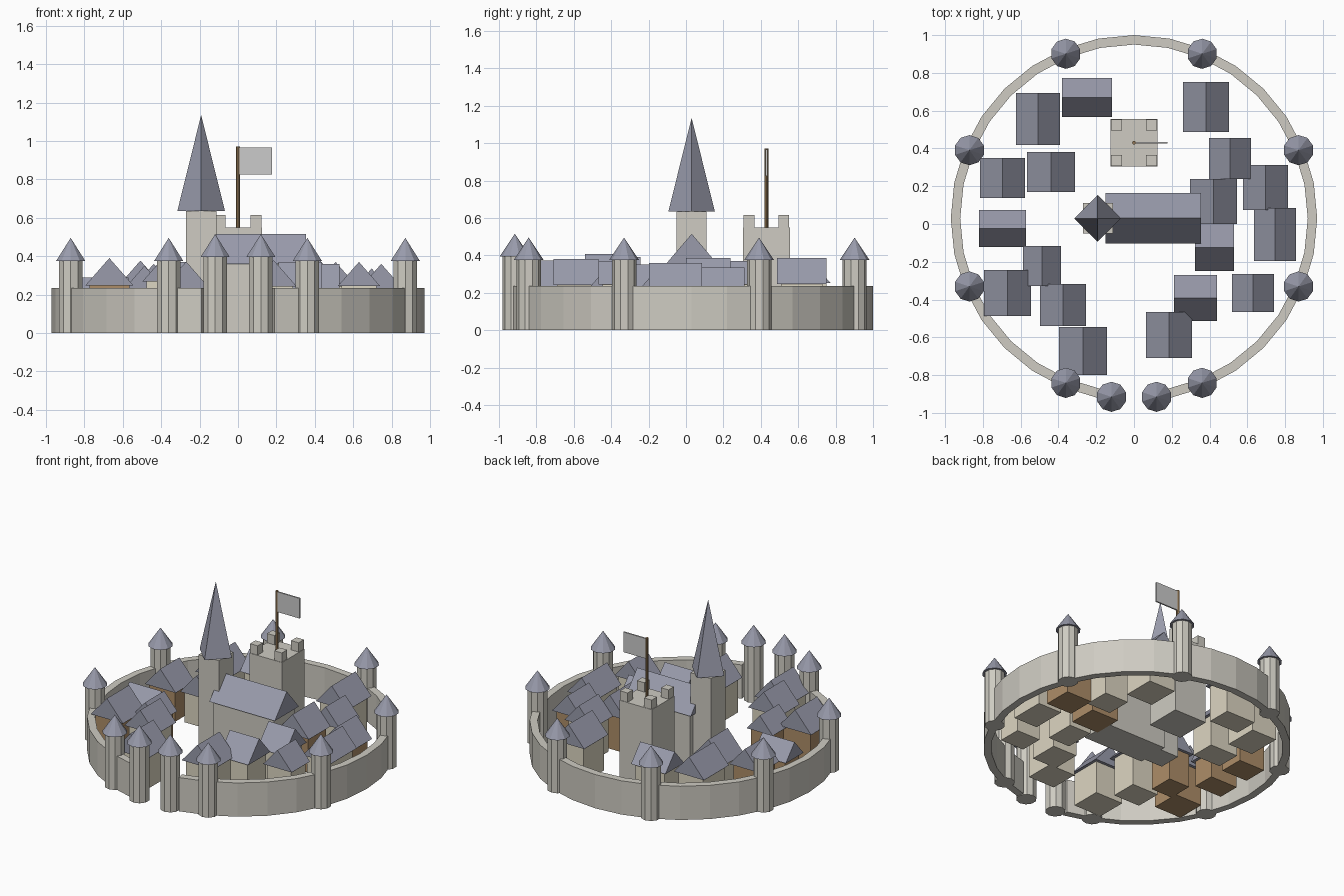
import bpy, bmesh
from math import sin, cos, pi, radians

if "Cube" in bpy.data.objects:
    bpy.data.objects.remove(bpy.data.objects["Cube"])


def material(name, r, g, b):
    m = bpy.data.materials.new(name)
    m.diffuse_color = (r, g, b, 1)
    m.use_nodes = True
    m.node_tree.nodes["Principled BSDF"].inputs["Base Color"].default_value = m.diffuse_color
    return m


STONE = material("stone", 0.62, 0.60, 0.54)
SLATE = material("slate", 0.32, 0.33, 0.41)
CREAM = material("plaster", 0.72, 0.67, 0.54)
BROWN = material("timber", 0.42, 0.27, 0.14)
CLOTH = material("cloth", 0.55, 0.55, 0.55)
WOOD = material("pole_wood", 0.30, 0.19, 0.09)


def mesh_object(name, verts, faces, mat):
    me = bpy.data.meshes.new(name)
    me.from_pydata(verts, [], faces)
    bm = bmesh.new()
    bm.from_mesh(me)
    bmesh.ops.recalc_face_normals(bm, faces=bm.faces)
    bm.to_mesh(me)
    bm.free()
    me.materials.append(mat)
    ob = bpy.data.objects.new(name, me)
    bpy.context.collection.objects.link(ob)
    return ob


def box(name, x0, x1, y0, y1, z0, z1, mat):
    v = [(x, y, z) for x in (x0, x1) for y in (y0, y1) for z in (z0, z1)]
    f = [(0, 1, 3, 2), (4, 6, 7, 5), (0, 4, 5, 1), (2, 3, 7, 6), (0, 2, 6, 4), (1, 5, 7, 3)]
    return mesh_object(name, v, f, mat)


def cone(name, x, y, r0, r1, z0, z1, sides, mat):
    bm = bmesh.new()
    bmesh.ops.create_cone(bm, cap_ends=True, segments=sides, radius1=r0, radius2=r1, depth=z1 - z0)
    bmesh.ops.remove_doubles(bm, verts=bm.verts, dist=1e-5)
    bmesh.ops.translate(bm, verts=bm.verts, vec=(x, y, (z0 + z1) / 2))
    me = bpy.data.meshes.new(name)
    bm.to_mesh(me)
    bm.free()
    me.materials.append(mat)
    ob = bpy.data.objects.new(name, me)
    bpy.context.collection.objects.link(ob)
    return ob


def gable_roof(name, x0, x1, y0, y1, eave, ridge, axis):
    # triangular prism with its ridge along the given axis
    if axis == "x":
        m = (y0 + y1) / 2
        v = [p for x in (x0, x1) for p in ((x, y0, eave), (x, y1, eave), (x, m, ridge))]
    else:
        m = (x0 + x1) / 2
        v = [p for y in (y0, y1) for p in ((x0, y, eave), (x1, y, eave), (m, y, ridge))]
    return mesh_object(name, v, [(0, 1, 2), (3, 5, 4), (0, 3, 4, 1), (1, 4, 5, 2), (2, 5, 3, 0)], SLATE)


def building(name, x0, x1, y0, y1, eave, ridge, axis, mat, over=0.02):
    box(name + "_walls", x0 + over, x1 - over, y0 + over, y1 - over, 0, eave, mat)
    gable_roof(name + "_roof", x0, x1, y0, y1, eave, ridge, axis)


CY = 0.03  # centre of the ring in y

# ring wall, open at the front gate
verts, faces = [], []
for i in range(31):
    a = -pi / 2 + (i + 1) * 2 * pi / 32
    for r, z in ((0.92, 0), (0.97, 0), (0.97, 0.235), (0.92, 0.235)):
        verts.append((r * cos(a), CY + r * sin(a), z))
for i in range(30):
    for k in range(4):
        n = (k + 1) % 4
        faces.append((4 * i + k, 4 * i + n, 4 * i + 4 + n, 4 * i + 4 + k))
faces += [(0, 1, 2, 3), (120, 123, 122, 121)]
mesh_object("ring_wall", verts, faces, STONE)


# wall towers and taller gate towers
def tower(name, x, y, top):
    cone(name + "_shaft", x, y, 0.065, 0.065, 0, top, 10, STONE)
    cone(name + "_cap", x, y, 0.08, 0, top, top + 0.12, 10, SLATE)


for i in range(8):
    a = radians(22.5 + 45 * i)
    tower("wall_tower", 0.943 * cos(a), CY + 0.943 * sin(a), 0.375)
for s in (-1, 1):
    tower("gate_tower", s * 0.119, -0.915, 0.395)

# keep with corner merlons, pole and flag
KY = 0.43
box("keep", -0.125, 0.125, KY - 0.125, KY + 0.125, 0, 0.55, STONE)
for sx in (-1, 1):
    for sy in (-1, 1):
        x, y = sx * 0.093, KY + sy * 0.093
        box("merlon", x - 0.029, x + 0.029, y - 0.029, y + 0.029, 0.55, 0.615, STONE)
cone("flag_pole", 0, KY, 0.01, 0.01, 0.55, 0.97, 8, WOOD)
box("flag", 0.005, 0.178, KY - 0.005, KY + 0.005, 0.825, 0.965, CLOTH)

# church: nave, bell tower and spire
building("nave", -0.15, 0.355, -0.102, 0.163, 0.36, 0.515, "x", STONE)
box("bell_tower", -0.27, -0.112, -0.05, 0.11, 0, 0.635, STONE)
cone("spire", -0.192, 0.03, 0.124, 0, 0.635, 1.135, 4, SLATE)

# houses: centre x, centre y, roof width x, roof depth y, ridge height, ridge axis, wall material
houses = [
    (-0.508, 0.556, 0.232, 0.275, 0.377, "y", CREAM),
    (-0.249, 0.669, 0.265, 0.206, 0.37, "x", CREAM),
    (-0.696, 0.243, 0.238, 0.211, 0.35, "y", BROWN),
    (-0.439, 0.275, 0.254, 0.212, 0.36, "y", CREAM),
    (-0.696, -0.024, 0.249, 0.196, 0.29, "x", BROWN),
    (-0.487, -0.222, 0.201, 0.212, 0.35, "y", BROWN),
    (-0.670, -0.365, 0.249, 0.244, 0.39, "y", BROWN),
    (-0.376, -0.429, 0.243, 0.223, 0.407, "y", CREAM),
    (-0.270, -0.672, 0.254, 0.254, 0.372, "y", CREAM),
    (0.185, -0.588, 0.244, 0.243, 0.38, "y", CREAM),
    (0.325, -0.392, 0.227, 0.243, 0.37, "x", CREAM),
    (0.630, -0.366, 0.222, 0.201, 0.37, "y", CREAM),
    (0.426, -0.125, 0.206, 0.249, 0.36, "x", CREAM),
    (0.421, 0.119, 0.249, 0.238, 0.385, "y", BROWN),
    (0.508, 0.347, 0.222, 0.217, 0.37, "y", CREAM),
    (0.696, 0.193, 0.238, 0.238, 0.336, "y", BROWN),
    (0.746, -0.056, 0.222, 0.281, 0.36, "y", CREAM),
    (0.381, 0.619, 0.244, 0.264, 0.387, "y", CREAM),
]
for x, y, w, d, ridge, axis, mat in houses:
    rise = 0.57 * (w if axis == "y" else d)
    building("house", x - w / 2, x + w / 2, y - d / 2, y + d / 2, ridge - rise, ridge, axis, mat)
